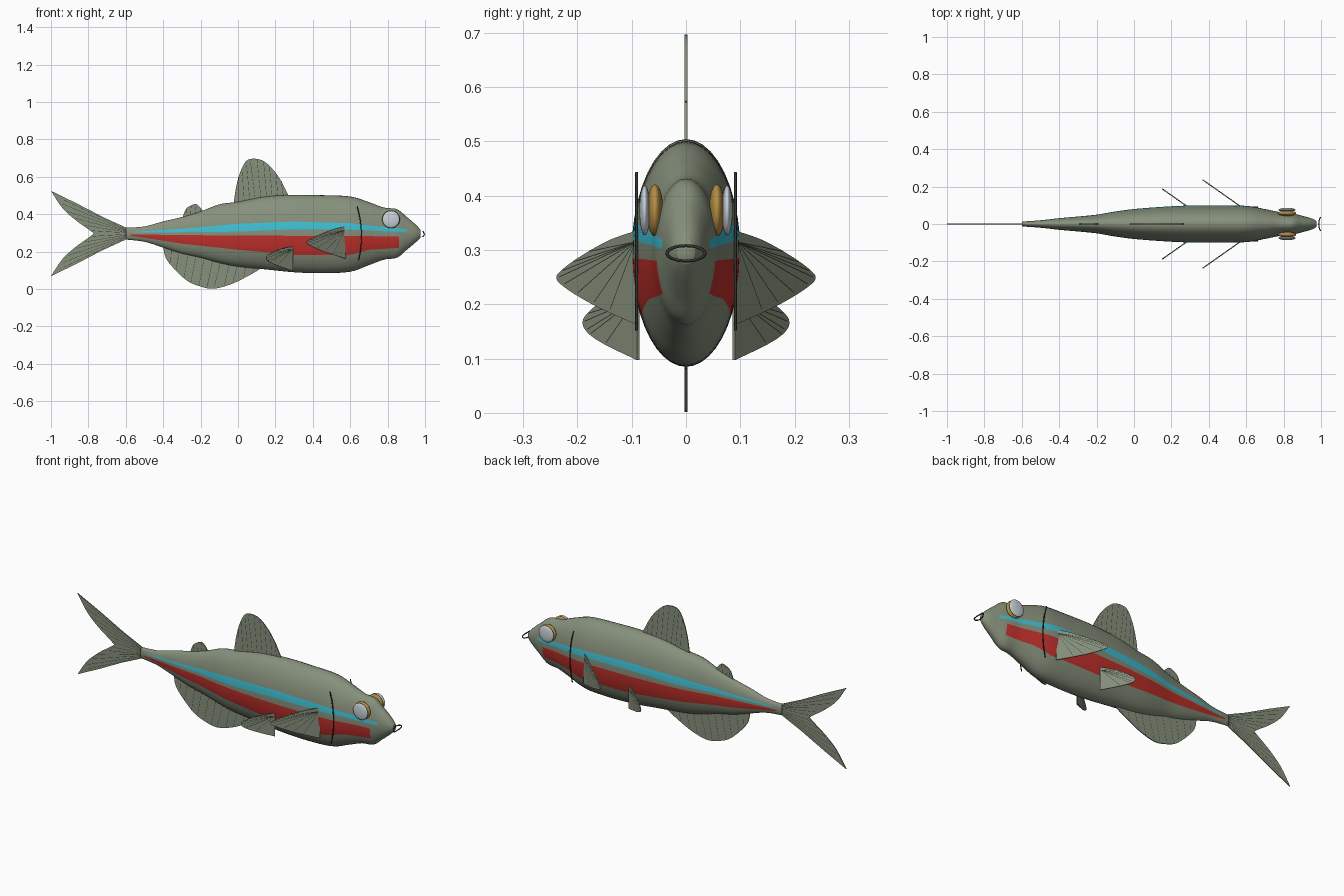
import bpy, bmesh, math
from mathutils import Vector

if "Cube" in bpy.data.objects:
    bpy.data.objects.remove(bpy.data.objects["Cube"])


def material(name, rgb):
    m = bpy.data.materials.new(name)
    m.diffuse_color = (*rgb, 1)
    m.use_nodes = True
    m.node_tree.nodes["Principled BSDF"].inputs["Base Color"].default_value = m.diffuse_color
    return m


SKIN = material("grey green skin", (0.24, 0.28, 0.20))
CYAN = material("cyan stripe", (0.05, 0.53, 0.66))
RED = material("red stripe", (0.53, 0.03, 0.025))
DARK = material("dark lines", (0.03, 0.035, 0.028))
GOLD = material("gold eye rim", (0.46, 0.27, 0.06))
SILVER = material("silver eye", (0.58, 0.65, 0.70))


def spline(pts, steps):
    """Catmull-Rom through tuples of any length."""
    out = []
    for i in range(len(pts) - 1):
        p0, p1 = pts[max(i - 1, 0)], pts[i]
        p2, p3 = pts[i + 1], pts[min(i + 2, len(pts) - 1)]
        for s in range(steps):
            t = s / steps
            out.append(tuple(
                0.5 * (2 * b + (c - a) * t + (2 * a - 5 * b + 4 * c - d) * t * t
                       + (3 * b - a - 3 * c + d) * t ** 3)
                for a, b, c, d in zip(p0, p1, p2, p3)))
    return out + [tuple(pts[-1])]


def lerp_table(table, x):
    for a, b in zip(table, table[1:]):
        if x <= b[0]:
            t = max(0, (x - a[0]) / (b[0] - a[0]))
            return [u + (v - u) * t for u, v in zip(a[1:], b[1:])]
    return list(table[-1][1:])


def link(name, bm, mats, smooth=True):
    bmesh.ops.recalc_face_normals(bm, faces=bm.faces[:])
    me = bpy.data.meshes.new(name)
    bm.to_mesh(me)
    bm.free()
    for m in mats:
        me.materials.append(m)
    for p in me.polygons:
        p.use_smooth = smooth
    ob = bpy.data.objects.new(name, me)
    bpy.context.collection.objects.link(ob)
    return ob


def wires(name, paths, radius, cyclic=False):
    cu = bpy.data.curves.new(name, 'CURVE')
    cu.dimensions = '3D'
    cu.bevel_depth = radius
    cu.bevel_resolution = 1
    cu.use_fill_caps = True
    for path in paths:
        sp = cu.splines.new('POLY')
        sp.points.add(len(path) - 1)
        for p, co in zip(sp.points, path):
            p.co = (*co, 1)
        sp.use_cyclic_u = cyclic
    cu.materials.append(DARK)
    ob = bpy.data.objects.new(name, cu)
    bpy.context.collection.objects.link(ob)


# body: x, top, bottom, half width
stations = [(-0.6, .328, .265, .013), (-0.5, .335, .253, .02), (-0.4, .362, .222, .031),
            (-0.3, .385, .19, .04), (-0.2, .415, .168, .05), (-0.1, .453, .14, .067),
            (0, .467, .12, .08), (0.15, .495, .105, .092), (0.3, .504, .09, .099),
            (0.45, .502, .085, .1), (0.6, .495, .093, .097), (0.7, .465, .128, .08),
            (0.78, .436, .157, .064), (0.85, .427, .168, .056), (0.9, .388, .208, .044),
            (0.95, .345, .25, .03), (0.975, .318, .275, .016)]
# x, cyan top, cyan bottom, red top, red bottom
bands = [(-0.6, .304, .302, .293, .29), (-0.3, .322, .304, .289, .243),
         (0, .349, .307, .286, .21), (0.3, .361, .32, .285, .183),
         (0.6, .352, .318, .285, .183), (0.7, .34, .313, .283, .21),
         (0.86, .325, .305, .28, .22), (0.975, .305, .3, .295, .29)]
SEGS = (8, 2, 1, 4, 7)
REGION = [r for r, n in enumerate(SEGS) for _ in range(n)]

bm = bmesh.new()
rings, xs = [], []
for x, top, bot, w in spline(stations, 6):
    zc, h = (top + bot) / 2, (top - bot) / 2
    cuts = [0] + [math.acos(max(-.95, min(.95, (z - zc) / h)))
                  for z in lerp_table(bands, x)] + [math.pi]
    ang = [cuts[r] + (cuts[r + 1] - cuts[r]) * i / n
           for r, n in enumerate(SEGS) for i in range(n)] + [math.pi]
    ang += [2 * math.pi - a for a in ang[-2:0:-1]]
    rings.append([bm.verts.new((x, -w * math.sin(a), zc + h * math.cos(a))) for a in ang])
    xs.append(x)
n, half = len(rings[0]), len(REGION)
for k, (a, b) in enumerate(zip(rings, rings[1:])):
    x = (xs[k] + xs[k + 1]) / 2
    for i in range(n):
        f = bm.faces.new((a[i], a[(i + 1) % n], b[(i + 1) % n], b[i]))
        reg = REGION[i if i < half else n - 1 - i]
        if reg == 1 and -0.55 < x < 0.9:
            f.material_index = 1
        elif reg == 3 and -0.57 < x < 0.86:
            f.material_index = 2
bm.faces.new(rings[0])
bm.faces.new(rings[-1])
link("body", bm, [SKIN, CYAN, RED])


def fin(name, outline, place, normal, rays, steps=4, thick=0.0025):
    """Thin plate from a 2D outline plus dark rays given as 2D segments."""
    off = Vector(normal).normalized() * thick
    bm = bmesh.new()
    pts = [Vector(place(*p)) for p in (spline(outline, steps) if steps else outline)]
    a = [bm.verts.new(p + off) for p in pts]
    b = [bm.verts.new(p - off) for p in pts]
    bm.faces.new(a)
    bm.faces.new(b[::-1])
    for i in range(len(pts)):
        j = (i + 1) % len(pts)
        bm.faces.new((a[i], b[i], b[j], a[j]))
    link(name, bm, [SKIN], False)
    wires(name + "_rays", [[place(*p), place(*q)] for p, q in rays], 0.003)


def base_rays(outline, count, inset=0.97):
    """Rays from the straight base (first to last point) to the curved edge."""
    edge = spline(outline, 8)
    a, b = Vector(outline[0]), Vector(outline[-1])
    rays = []
    for i in range(1, count + 1):
        t = i / (count + 1)
        root = a.lerp(b, t)
        tip = Vector(edge[int((0.12 + 0.76 * t) * (len(edge) - 1))])
        rays.append((root, root.lerp(tip, inset)))
    return rays


def flat(x, z):
    return (x, 0, z)


# middle fins
dorsal = [(-.025, .44), (-.012, .535), (.01, .62), (.04, .68), (.075, .697), (.13, .688),
          (.18, .647), (.225, .588), (.27, .5), (.275, .48)]
fin("dorsal_fin", dorsal, flat, (0, 1, 0), base_rays(dorsal, 9))
adipose = [(-.3, .37), (-.28, .425), (-.25, .448), (-.22, .453), (-.19, .42), (-.185, .39)]
fin("adipose_fin", adipose, flat, (0, 1, 0), base_rays(adipose, 4))
anal = [(-.4, .24), (-.388, .17), (-.34, .107), (-.27, .043), (-.2, .014), (-.13, .002),
        (-.04, .025), (.05, .068), (.13, .115), (.14, .13)]
fin("anal_fin", anal, flat, (0, 1, 0), base_rays(anal, 11))

# forked tail
upper = [(-.59, .325), (-.72, .384), (-.86, .457), (-1, .525)]
inner = [(-1, .525), (-.94, .435), (-.87, .37), (-.8, .32), (-.77, .297)]
lobe = upper + spline(inner, 4)[1:]
tail = lobe + [(x, .594 - z) for x, z in lobe[-2::-1]]
ray_tips = [(-.93, .476), (-.94, .455), (-.91, .415), (-.87, .378), (-.82, .342), (-.78, .312)]
tail_rays = [((-.6, .297 + s * .004 * (6 - i)), (x, .297 + s * (z - .297)))
             for s in (1, -1) for i, (x, z) in enumerate(ray_tips)]
fin("tail_fin", tail, flat, (0, 1, 0), tail_rays, 0)

# paired fins, outlines in (y, z), swept backwards
pectoral = [(.092, .335), (.14, .318), (.19, .29), (.225, .265), (.237, .248),
            (.22, .23), (.18, .205), (.14, .185), (.09, .163)]
pelvic = [(.088, .228), (.13, .217), (.165, .197), (.189, .167), (.165, .136), (.088, .097)]
for side, s in (("right", -1), ("left", 1)):
    for name, shape, x0, root in (("pectoral", pectoral, .575, (.092, .315)),
                                  ("pelvic", pelvic, .29, (.09, .21))):
        def place(y, z, x0=x0, s=s):
            return (x0 - (y - .09) * 1.42, s * y, z)
        edge = spline(shape, 4)
        r = Vector(root)
        rays = [(r, r.lerp(Vector(edge[int(len(edge) * (.22 + .09 * i))]), .96))
                for i in range(8)]
        fin(f"{side}_{name}_fin", shape, place, (1, s * 1.42, 0), rays)

    # gill line
    wires(f"{side}_gill_line",
          [spline([(.637, s * .091, .443), (.652, s * .091, .38), (.66, s * .091, .297),
                   (.657, s * .091, .22), (.645, s * .091, .152)], 5)], 0.003)

    # eyes: gold ball with silver lens
    for name, y, rad, depth, mat in (("eye_rim", .057, .048, .015, GOLD),
                                     ("eye_lens", .076, .046, .01, SILVER)):
        bm = bmesh.new()
        bmesh.ops.create_uvsphere(bm, u_segments=32, v_segments=16, radius=1)
        for v in bm.verts:
            v.co = (.818 + v.co.x * rad, s * y + v.co.y * depth, .373 + v.co.z * rad)
        link(f"{side}_{name}", bm, [mat])

# mouth ring
wires("mouth", [[(.988 + .008 * math.cos(a) ** 2, .035 * math.cos(a), .294 + .014 * math.sin(a))
                 for a in (2 * math.pi * i / 32 for i in range(32))]], 0.003, True)
